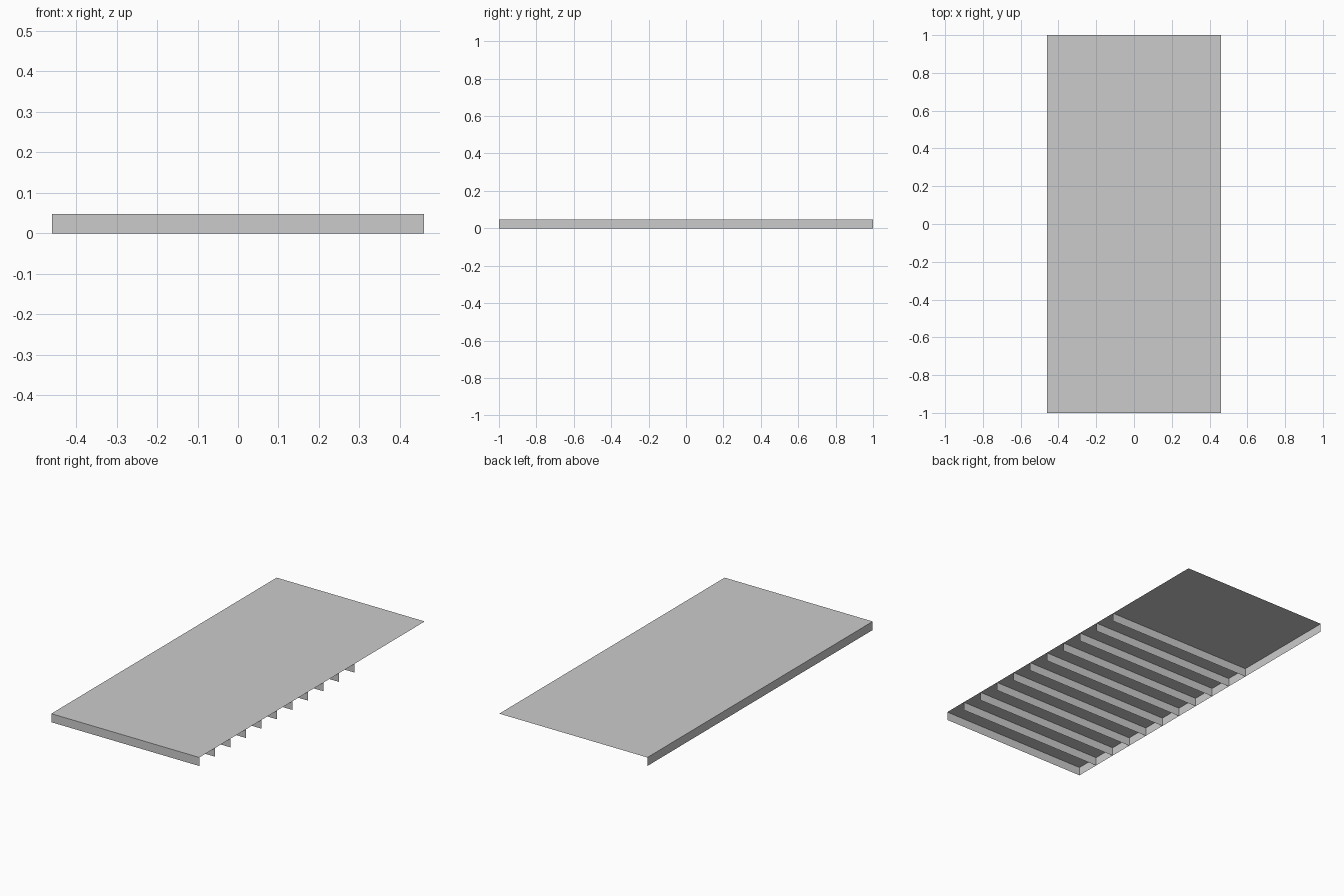
import bpy
import bmesh

cube = bpy.data.objects.get("Cube")
if cube:
    bpy.data.objects.remove(cube, do_unlink=True)

HALF_W, HALF_L, H = 0.46, 1.0, 0.048
STEP = 0.1375          # spacing of the ribs along y
RIBS = 10

grey = bpy.data.materials.new("plain grey")
grey.use_nodes = True
colour = (0.6, 0.6, 0.6, 1.0)
grey.diffuse_color = colour
grey.node_tree.nodes["Principled BSDF"].inputs["Base Color"].default_value = colour


def sheet(name, corners):
    """Single flat sheet from its four corners."""
    bm = bmesh.new()
    bm.faces.new([bm.verts.new(c) for c in corners])
    mesh = bpy.data.meshes.new(name)
    bm.to_mesh(mesh)
    bm.free()
    mesh.materials.append(grey)
    obj = bpy.data.objects.new(name, mesh)
    bpy.context.collection.objects.link(obj)
    return obj


def cross_wall(name, y):
    """Upright sheet across the full width, facing the front."""
    return sheet(name, [(-HALF_W, y, 0), (HALF_W, y, 0),
                        (HALF_W, y, H), (-HALF_W, y, H)])


def side_wall(name, y0, y1):
    """Upright sheet along the closed side, facing outwards."""
    return sheet(name, [(-HALF_W, y1, 0), (-HALF_W, y0, 0),
                        (-HALF_W, y0, H), (-HALF_W, y1, H)])


# Top deck
sheet("top_deck", [(-HALF_W, -HALF_L, H), (HALF_W, -HALF_L, H),
                   (HALF_W, HALF_L, H), (-HALF_W, HALF_L, H)])

# Front wall and the row of hanging ribs
cross_wall("front_wall", -HALF_L)
for i in range(1, RIBS + 1):
    cross_wall(f"rib_{i}", -HALF_L + i * STEP)

# Closed side, in two lengths that meet at the last rib
seam = -HALF_L + RIBS * STEP
side_wall("side_wall_front", -HALF_L, seam)
side_wall("side_wall_back", seam, HALF_L)
